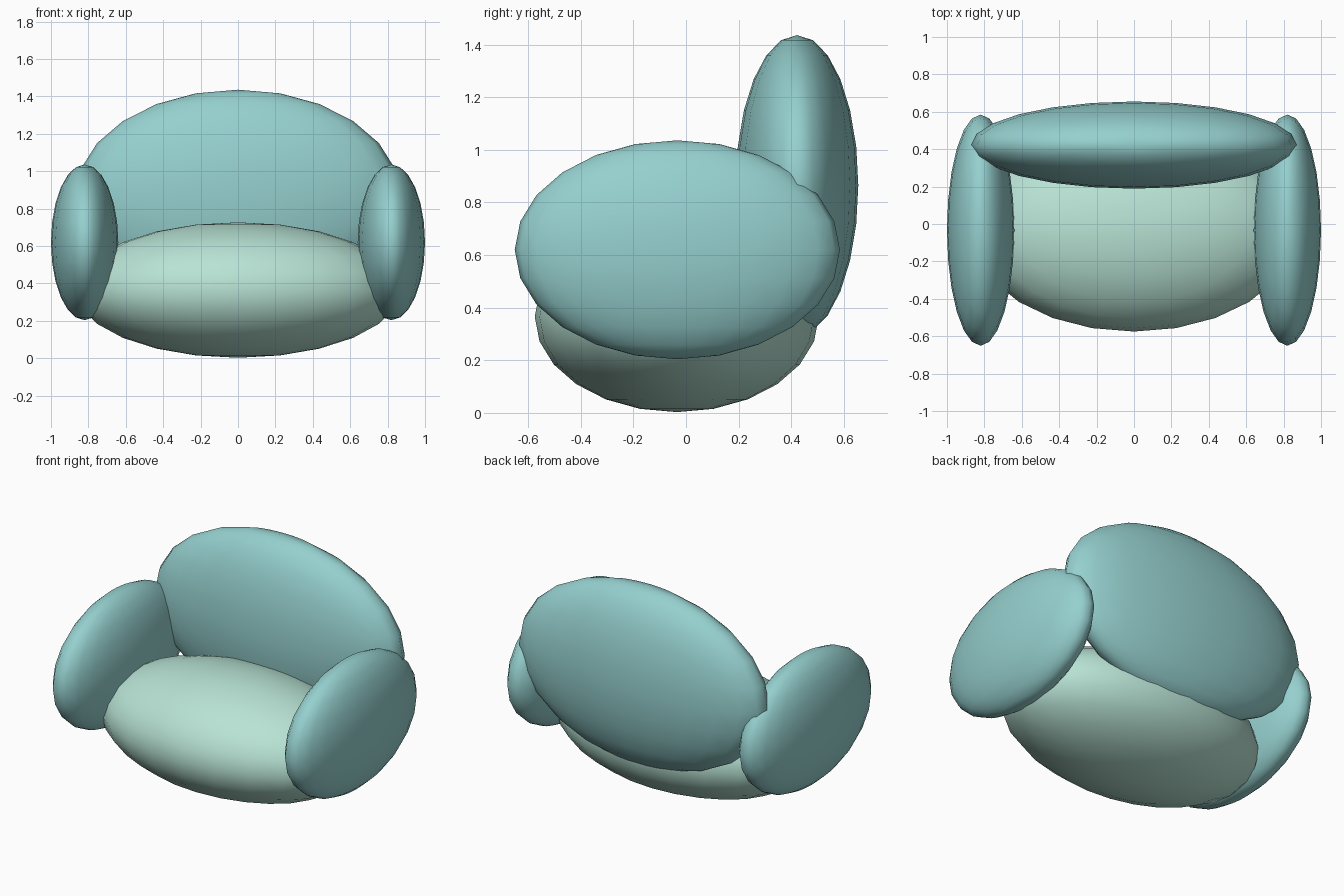
import bpy

if "Cube" in bpy.data.objects:
    bpy.data.objects.remove(bpy.data.objects["Cube"])


def make_material(name, color):
    mat = bpy.data.materials.new(name)
    mat.diffuse_color = (*color, 1)
    mat.use_nodes = True
    mat.node_tree.nodes["Principled BSDF"].inputs["Base Color"].default_value = mat.diffuse_color
    return mat


def cushion(name, center, radii, mat):
    """Smooth ellipsoid cushion: a UV sphere scaled along each axis."""
    bpy.ops.mesh.primitive_uv_sphere_add(segments=24, ring_count=12, radius=1, location=center)
    ob = bpy.context.object
    ob.name = name
    ob.scale = radii
    bpy.ops.object.transform_apply(location=False, rotation=False, scale=True)
    bpy.ops.object.shade_smooth()
    ob.data.materials.append(mat)
    return ob


teal = make_material("teal_fabric", (0.30, 0.63, 0.62))
mint = make_material("mint_fabric", (0.48, 0.77, 0.66))

# Seat and backrest
cushion("seat", (0, -0.035, 0.365), (0.87, 0.54, 0.362), mint)
cushion("backrest", (0, 0.422, 0.865), (0.87, 0.233, 0.571), teal)

# Mirrored armrests
for side, name in ((-1, "left_armrest"), (1, "right_armrest")):
    cushion(name, (side * 0.82, -0.033, 0.62), (0.18, 0.618, 0.416), teal)
